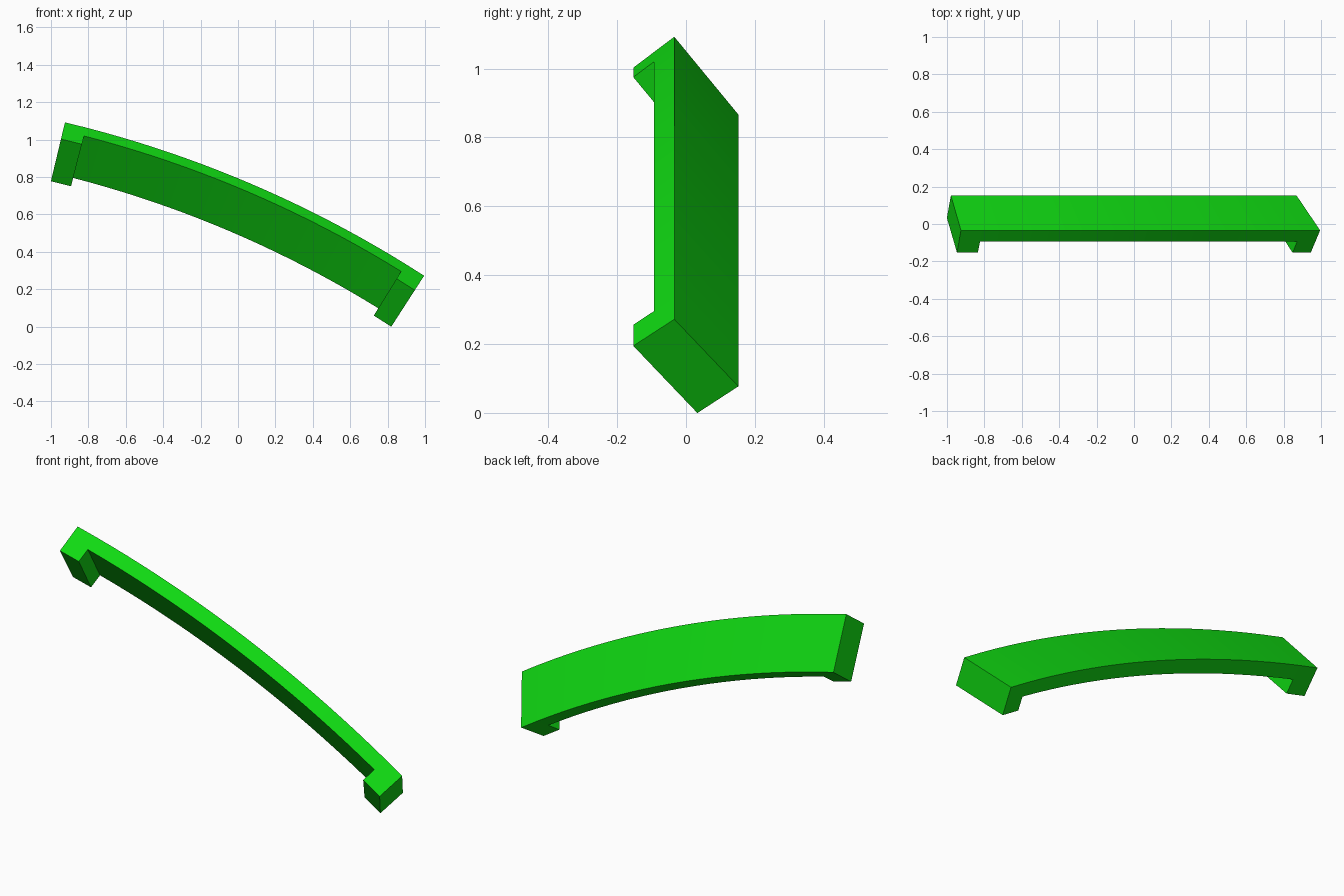
import bpy
import bmesh
import math

cube = bpy.data.objects.get("Cube")
if cube:
    bpy.data.objects.remove(cube, do_unlink=True)

# Green plastic
green = bpy.data.materials.new("bright green")
green.use_nodes = True
colour = (0.005, 0.69, 0.006, 1.0)
green.diffuse_color = colour
green.node_tree.nodes["Principled BSDF"].inputs["Base Color"].default_value = colour

# Large arc in the xz plane that the handle follows
RADIUS = 1.044 / math.sin(math.radians(9.7))
MID, HALF, TAB = math.radians(66.87), math.radians(9.7), math.radians(1.08)
reach = RADIUS * math.cos(HALF)
CX = 0.035 - reach * math.cos(MID)
CZ = 0.682 - reach * math.sin(MID)

# Tilted rectangular section, as (radius, y) steps from its outer corner
CORNER_Y = -0.034
DEPTH = (-0.092, -0.119)    # towards the mounting side
WIDTH = (-0.232, 0.186)     # across the grip


def place(angle, t, s):
    """Turn (angle, depth share, width share) into a point."""
    r = RADIUS + t * DEPTH[0] + s * WIDTH[0]
    y = CORNER_Y + t * DEPTH[1] + s * WIDTH[1]
    return (CX + r * math.cos(angle), y, CZ + r * math.sin(angle))


# Flat outline: a long grip with a foot at each end
SEGMENTS = 20
start, end = MID + HALF, MID - HALF
inner_start, inner_end = start - TAB, end + TAB
angles = [start] + [inner_start + (inner_end - inner_start) * i / SEGMENTS
                    for i in range(SEGMENTS + 1)] + [end]
bm = bmesh.new()
grid = [[bm.verts.new((a, t, 0)) for t in (0, 0.5, 1)] for a in angles]
last = len(angles) - 2
for i in range(last + 1):
    for row in range(2 if i in (0, last) else 1):
        bm.faces.new((grid[i][row], grid[i + 1][row],
                      grid[i + 1][row + 1], grid[i][row + 1]))
bmesh.ops.delete(bm, geom=[v for v in bm.verts if not v.link_faces], context='VERTS')

# Extrude across the width, then bend the solid into place
base = bm.faces[:]
ext = bmesh.ops.extrude_face_region(bm, geom=base, use_keep_orig=True)
for v in ext["geom"]:
    if isinstance(v, bmesh.types.BMVert):
        v.co.z = 1
for v in bm.verts:
    v.co = place(*v.co)
bmesh.ops.recalc_face_normals(bm, faces=bm.faces[:])

mesh = bpy.data.meshes.new("curved_handle")
bm.to_mesh(mesh)
bm.free()
mesh.materials.append(green)
handle = bpy.data.objects.new("curved_handle", mesh)
bpy.context.collection.objects.link(handle)
